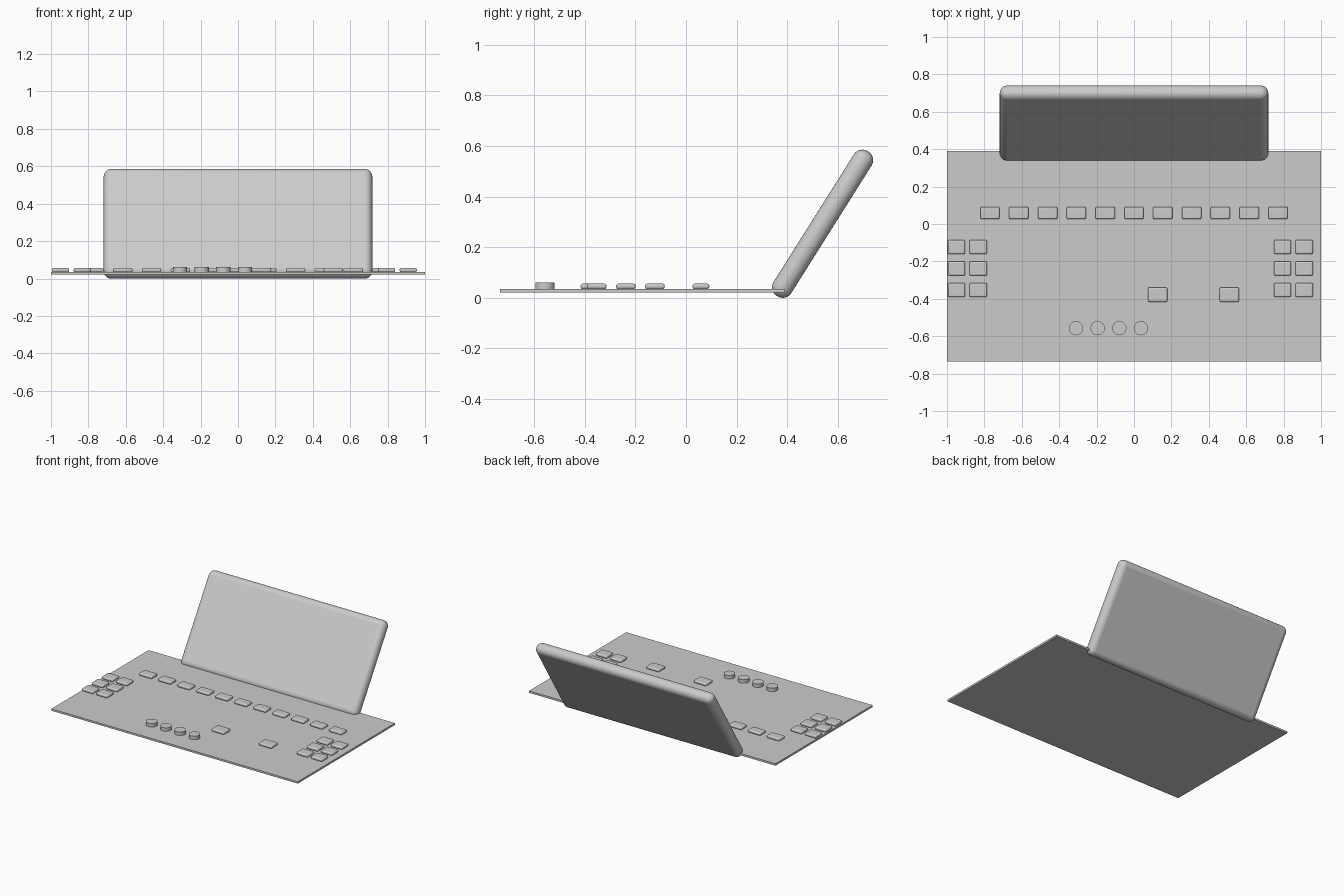
import bpy
import math

cube = bpy.data.objects.get("Cube")
if cube:
    bpy.data.objects.remove(cube, do_unlink=True)

# Single body colour
GREY = (0.6, 0.6, 0.6, 1)
mat = bpy.data.materials.new("light grey")
mat.use_nodes = True
mat.diffuse_color = GREY
mat.node_tree.nodes["Principled BSDF"].inputs["Base Color"].default_value = GREY


def finish(obj, name, bevel=0, segments=3):
    obj.name = name
    obj.data.materials.append(mat)
    if bevel:
        mod = obj.modifiers.new("rounded edges", "BEVEL")
        mod.width = bevel
        mod.segments = segments
    bpy.ops.object.shade_smooth_by_angle(angle=math.radians(35))
    return obj


def box(name, centre, size, bevel=0, segments=3, tilt=0):
    bpy.ops.mesh.primitive_cube_add(size=1, location=centre)
    obj = bpy.context.object
    obj.scale = size
    bpy.ops.object.transform_apply(location=False, rotation=False, scale=True)
    obj.rotation_euler.x = tilt
    return finish(obj, name, bevel, segments)


PANEL_TOP = 0.035


def key(name, x, y, width, depth):
    box(name, (x, y, PANEL_TOP + 0.01), (width, depth, 0.021), 0.008)


# Flat control panel
box("control_panel", (0, -0.172, 0.028), (2, 1.126, 0.014))

# Tilted display with rounded edges
box("display", (0, 0.54, 0.2925), (1.436, 0.083, 0.676), 0.04, 6,
    tilt=-math.radians(32.2))

# Row of keys under the display
for i in range(11):
    key(f"row_key_{i + 1}", (i - 5) * 0.154, 0.059, 0.104, 0.066)

# Key blocks at both ends of the panel
for side, start in (("right", -0.949), ("left", 0.794)):
    for col in range(2):
        for row in range(3):
            key(f"{side}_key_{col + 1}_{row + 1}",
                start + col * 0.116, -0.123 - row * 0.115, 0.092, 0.077)

# Two lone keys
for i, x in enumerate((0.126, 0.51)):
    key(f"lone_key_{i + 1}", x, -0.378, 0.104, 0.077)

# Round knobs
for i in range(4):
    bpy.ops.mesh.primitive_cylinder_add(
        vertices=32, radius=0.038, depth=0.027,
        location=(-0.31 + i * 0.1157, -0.557, PANEL_TOP + 0.012))
    finish(bpy.context.object, f"knob_{i + 1}")
